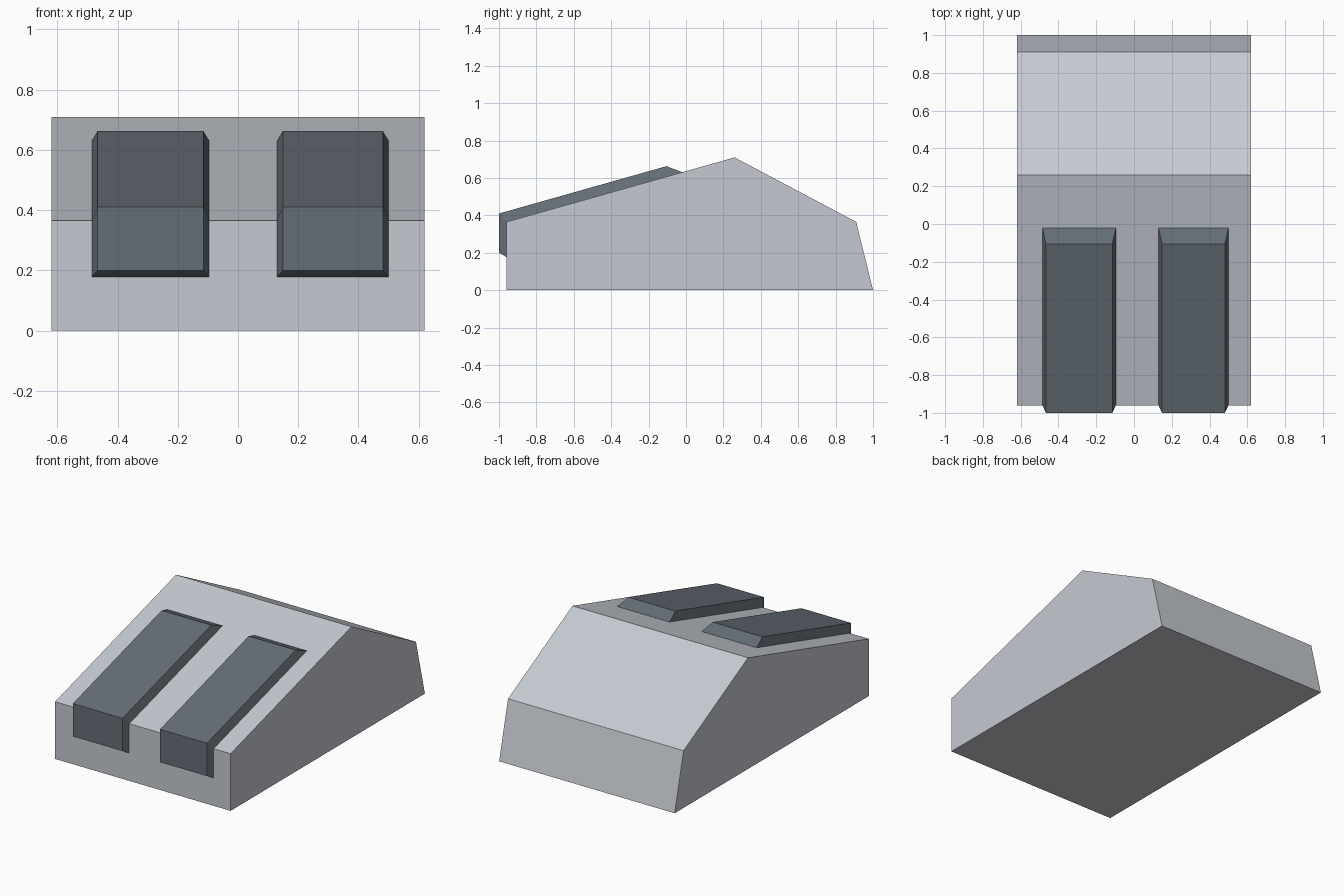
import bpy

if "Cube" in bpy.data.objects:
    bpy.data.objects.remove(bpy.data.objects["Cube"])


def make_material(name, color):
    m = bpy.data.materials.new(name)
    m.diffuse_color = (*color, 1.0)
    m.use_nodes = True
    m.node_tree.nodes["Principled BSDF"].inputs["Base Color"].default_value = m.diffuse_color
    return m


def make_object(name, verts, faces, mat):
    mesh = bpy.data.meshes.new(name)
    mesh.from_pydata(verts, [], faces)
    mesh.materials.append(mat)
    obj = bpy.data.objects.new(name, mesh)
    bpy.context.collection.objects.link(obj)
    # consistent outward normals
    bpy.context.view_layer.objects.active = obj
    obj.select_set(True)
    bpy.ops.object.mode_set(mode='EDIT')
    bpy.ops.mesh.select_all(action='SELECT')
    bpy.ops.mesh.normals_make_consistent(inside=False)
    bpy.ops.object.mode_set(mode='OBJECT')
    obj.select_set(False)
    return obj


light_grey = make_material("light grey", (0.56, 0.59, 0.64))
dark_slate = make_material("dark slate", (0.13, 0.155, 0.18))

# Body: side profile (y, z) extruded across x
profile = [(-0.96, 0), (-0.96, 0.365), (0.26, 0.71), (0.91, 0.365), (1.0, 0)]
n = len(profile)
body_verts = [(x, y, z) for x in (-0.62, 0.62) for y, z in profile]
body_faces = [tuple(range(n)), tuple(range(n, 2 * n))]
body_faces += [(i, (i + 1) % n, (i + 1) % n + n, i + n) for i in range(n)]
make_object("body", body_verts, body_faces, light_grey)

# Pads: bevelled plates folded over the front edge of the body
CROWN = [(-0.105, 0.663), (-1.0, 0.41), (-1.0, 0.20)]
RIM = [(-0.02, 0.631), (-0.96, 0.365), (-0.96, 0.178)]
ROOT = [(-0.03, 0.60), (-0.93, 0.345), (-0.93, 0.178)]  # sunk into the body


def add_pad(name, x0, x1):
    verts = []
    for ring, inset in ((CROWN, 0.019), (RIM, 0), (ROOT, 0)):
        verts += [(x0 + inset, y, z) for y, z in ring]
        verts += [(x1 - inset, y, z) for y, z in reversed(ring)]
    faces = []
    for base in (0, 12):  # crown and hidden underside
        faces += [tuple(base + i for i in f) for f in ((0, 1, 4, 5), (1, 2, 3, 4))]
    for base in (0, 6):  # bevels and sunk walls
        faces += [(base + i, base + (i + 1) % 6, base + 6 + (i + 1) % 6, base + 6 + i)
                  for i in range(6)]
    make_object(name, verts, faces, dark_slate)


add_pad("left_pad", -0.485, -0.096)
add_pad("right_pad", 0.13, 0.50)
